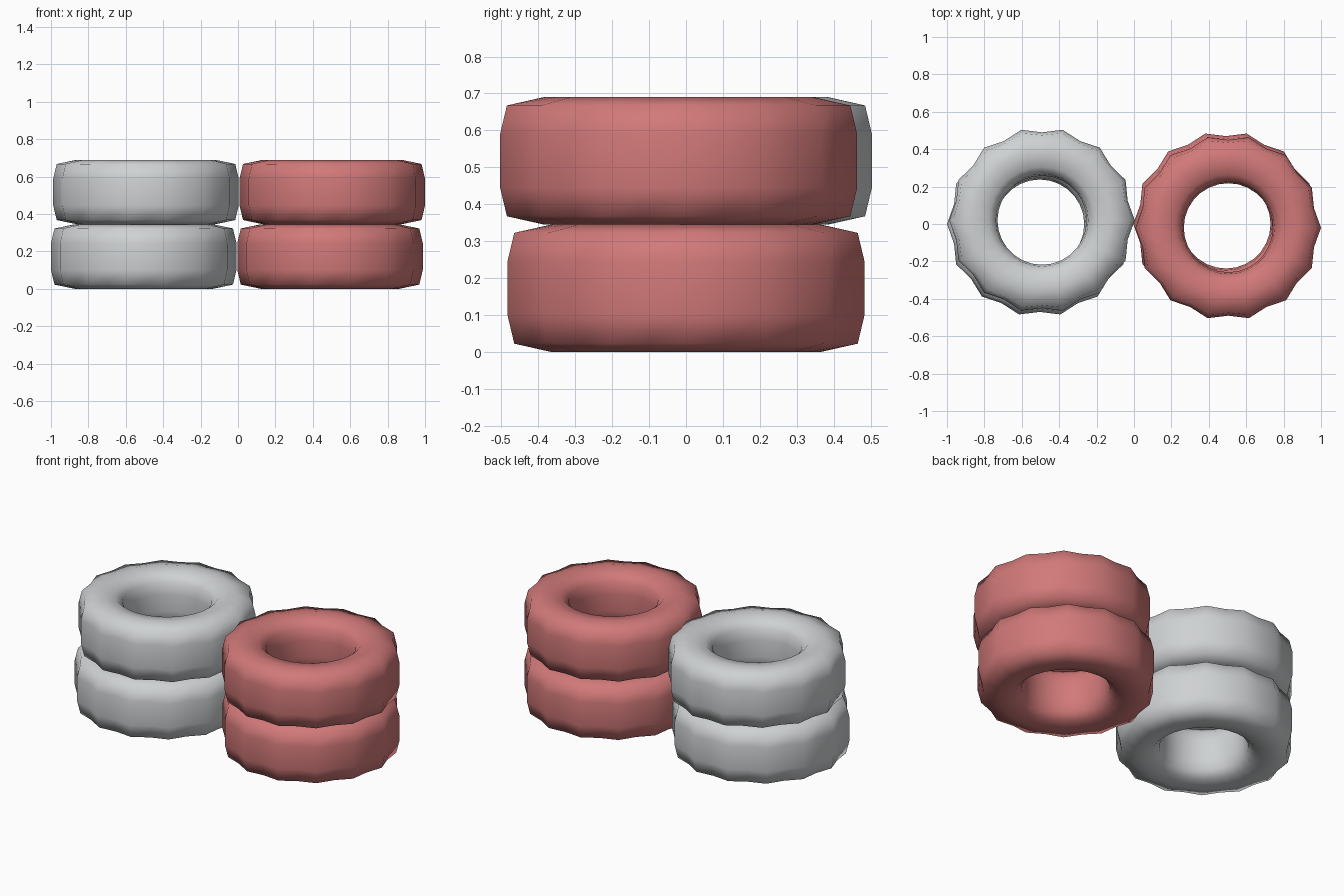
import bpy, bmesh, math

cube = bpy.data.objects.get("Cube")
if cube:
    bpy.data.objects.remove(cube)

LUGS = 14
SEGMENTS = LUGS * 2
HEIGHT = 0.345


def make_material(name, color):
    mat = bpy.data.materials.new(name)
    mat.use_nodes = True
    mat.diffuse_color = (*color, 1)
    bsdf = mat.node_tree.nodes["Principled BSDF"]
    bsdf.inputs["Base Color"].default_value = (*color, 1)
    bsdf.inputs["Roughness"].default_value = 0.8
    return mat


# Upper half of the tyre section: lug radius, groove radius, height from middle
HALF = [(0.496, 0.470, 0.072), (0.477, 0.455, 0.150), (0.37, 0.365, 0.1725),
        (0.285, 0.285, 0.158), (0.247, 0.247, 0.12), (0.238, 0.238, 0.05)]
SECTION = HALF + [(lug, groove, -z) for lug, groove, z in reversed(HALF)]


def make_tyre(name, x, y, level, mat):
    bm = bmesh.new()
    rings = []
    for i in range(SEGMENTS):
        a = math.tau * i / SEGMENTS
        # Even columns are tread lugs, odd columns are grooves
        rings.append([bm.verts.new((p[i % 2] * math.cos(a), p[i % 2] * math.sin(a), p[2]))
                      for p in SECTION])
    n = len(SECTION)
    for i in range(SEGMENTS):
        here, after = rings[i], rings[(i + 1) % SEGMENTS]
        for j in range(n):
            k = (j + 1) % n
            bm.faces.new((here[j], after[j], after[k], here[k]))
    bmesh.ops.recalc_face_normals(bm, faces=bm.faces)
    for f in bm.faces:
        f.smooth = True
    mesh = bpy.data.meshes.new(name)
    bm.to_mesh(mesh)
    bm.free()
    mesh.materials.append(mat)
    obj = bpy.data.objects.new(name, mesh)
    obj.location = (x, y, HEIGHT * (level + 0.5))
    bpy.context.collection.objects.link(obj)


grey = make_material("light grey rubber", (0.62, 0.64, 0.65))
red = make_material("soft red rubber", (0.64, 0.19, 0.19))

# Two stacks of two, with the upper tyres slightly shifted
make_tyre("grey_lower_tyre", -0.504, 0, 0, grey)
make_tyre("grey_upper_tyre", -0.492, 0.02, 1, grey)
make_tyre("red_lower_tyre", 0.492, 0, 0, red)
make_tyre("red_upper_tyre", 0.504, -0.02, 1, red)
